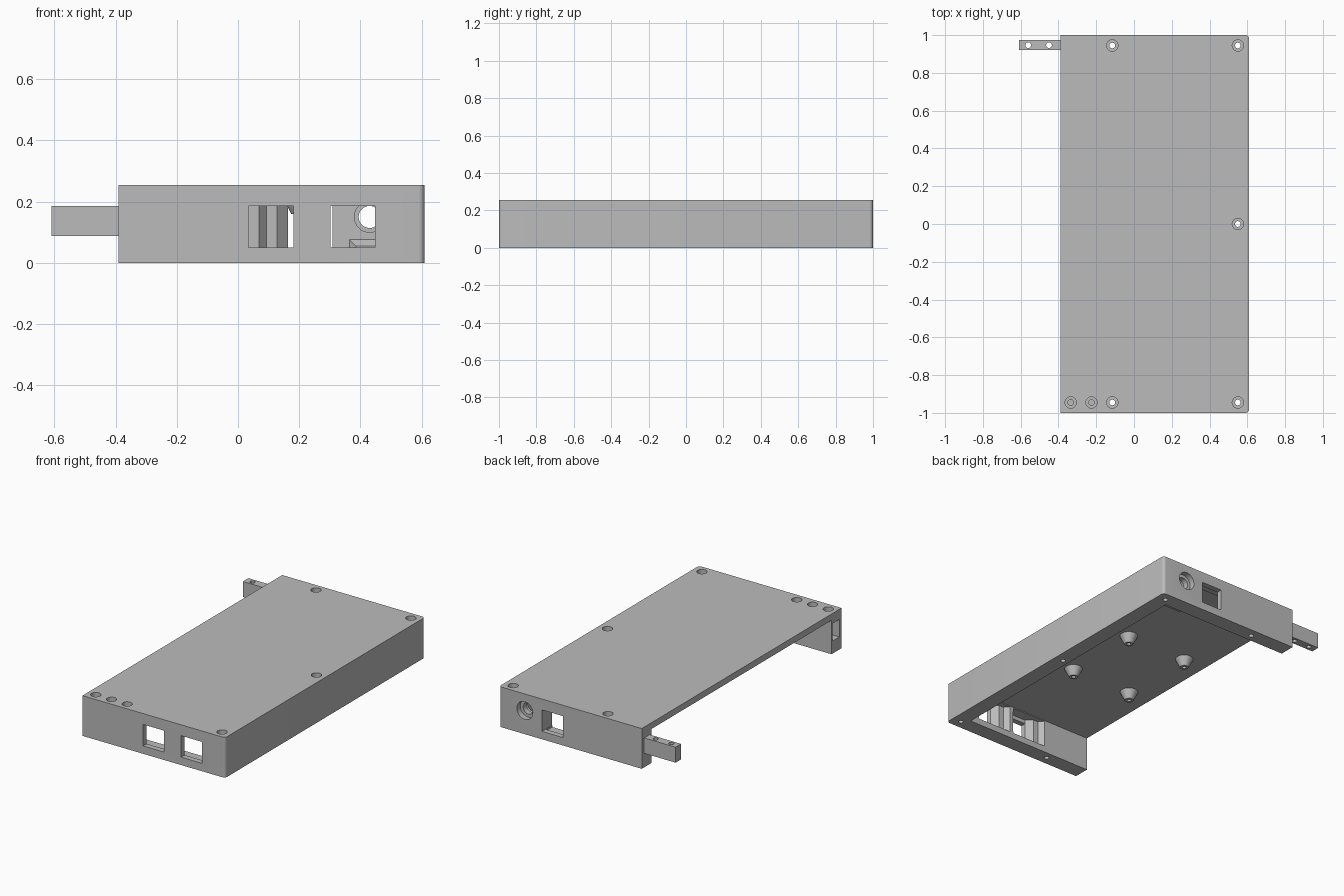
import bpy, bmesh, math
from mathutils import Matrix, Vector

cube = bpy.data.objects.get("Cube")
if cube:
    bpy.data.objects.remove(cube, do_unlink=True)

grey = bpy.data.materials.new("plain grey")
grey.use_nodes = True
COLOUR = (0.5, 0.5, 0.5, 1)
grey.diffuse_color = COLOUR
grey.node_tree.nodes["Principled BSDF"].inputs["Base Color"].default_value = COLOUR


def finish(bm, name):
    bmesh.ops.recalc_face_normals(bm, faces=bm.faces)
    mesh = bpy.data.meshes.new(name)
    bm.to_mesh(mesh)
    bm.free()
    mesh.materials.append(grey)
    ob = bpy.data.objects.new(name, mesh)
    bpy.context.collection.objects.link(ob)
    return ob


def prism(name, outline, z0, z1):
    """Extrude an outline in the xy plane from z0 to z1."""
    bm = bmesh.new()
    face = bm.faces.new([bm.verts.new((x, y, z0)) for x, y in outline])
    new = bmesh.ops.extrude_face_region(bm, geom=[face])["geom"]
    top = [v for v in new if isinstance(v, bmesh.types.BMVert)]
    bmesh.ops.translate(bm, verts=top, vec=(0, 0, z1 - z0))
    return finish(bm, name)


def box(name, x, y, z):
    return prism(name, [(x[0], y[0]), (x[1], y[0]), (x[1], y[1]), (x[0], y[1])], *z)


def rod(name, start, end, r1, r2=None):
    """Cylinder or cone between two points."""
    a, b = Vector(start), Vector(end)
    turn = (b - a).to_track_quat('Z', 'Y').to_matrix().to_4x4()
    bm = bmesh.new()
    bmesh.ops.create_cone(bm, cap_ends=True, segments=32, radius1=r1,
                          radius2=r1 if r2 is None else r2, depth=(b - a).length,
                          matrix=Matrix.Translation((a + b) / 2) @ turn)
    return finish(bm, name)


def combine(ob, other, operation='DIFFERENCE'):
    mod = ob.modifiers.new("cut", 'BOOLEAN')
    mod.operation, mod.solver, mod.object = operation, 'EXACT', other
    bpy.context.view_layer.objects.active = ob
    bpy.ops.object.modifier_apply(modifier=mod.name)
    bpy.data.objects.remove(other, do_unlink=True)


def smooth(ob):
    bpy.ops.object.select_all(action='DESELECT')
    ob.select_set(True)
    bpy.context.view_layer.objects.active = ob
    bpy.ops.object.shade_smooth_by_angle(angle=math.radians(30))


LEFT, RIGHT, HEIGHT, CEILING, WALL = -0.39, 0.61, 0.255, 0.215, 0.1

# Housing block with two rounded corners, open below and on one side
R = 0.02
outline = [(LEFT, 1), (LEFT, -1)]
for sy in (-1, 1):
    for i in range(7):
        t = math.radians((i * 15 - 90) if sy < 0 else i * 15)
        outline.append((RIGHT - R + R * math.cos(t), sy * (1 - R) + R * math.sin(t)))
housing = prism("housing", outline, 0, HEIGHT)
combine(housing, box("cavity", (LEFT - 0.1, RIGHT - WALL), (WALL - 1, 1 - WALL), (-0.1, CEILING)))

# Chamfered ledge inside the back wall
bm = bmesh.new()
rings = []
for y, x, z in ((0.91, 0.355, 0.085), (0.875, 0.385, 0.055)):
    rings.append([bm.verts.new((px, y, pz)) for px, pz in
                  ((x, 0.01), (0.53, 0.01), (0.53, z), (x, z))])
bm.faces.new(rings[0])
bm.faces.new(rings[1])
for i in range(4):
    j = (i + 1) % 4
    bm.faces.new((rings[0][i], rings[0][j], rings[1][j], rings[1][i]))
combine(housing, finish(bm, "ledge"), 'UNION')

# Socket windows with stepped recesses on the inner face of the walls
for side, x0 in ((-1, 0.035), (-1, 0.302), (1, 0.163)):
    x1 = x0 + 0.146
    combine(housing, box("window", (x0, x1), sorted((side * 0.85, side * 1.1)), (0.05, 0.186)))
    steps = [(x0 - 0.095, 0.85), (x0 - 0.095, 0.9), (x0 - 0.07, 0.93), (x0 - 0.035, 0.93),
             (x0, 0.965), (x1 - 0.002, 0.965), (x1 - 0.002, 0.85)]
    combine(housing, prism("recess", [(x, side * y) for x, y in steps], 0.04, 0.21))

# Round port through the back wall, counterbored from both sides
PX, PZ = 0.43, 0.15
for y0, y1, r in ((0.85, 1.1, 0.036), (0.965, 1.1, 0.056), (0.85, 0.93, 0.05)):
    combine(housing, rod("port", (PX, y0, PZ), (PX, y1, PZ), r))

# Slot that receives a joining tab
combine(housing, box("slot", (LEFT - 0.1, -0.165), (-0.978, -0.912), (0.08, 0.19)))

# Counterbored screw holes: right through, or down to the slot
THROUGH = [(-0.115, 0.945), (0.55, 0.945), (0.55, 0), (-0.115, -0.945), (0.55, -0.945)]
BLIND = [(-0.335, -0.945), (-0.225, -0.945)]
for x, y in THROUGH + BLIND:
    bottom = 0.12 if (x, y) in BLIND else -0.1
    combine(housing, rod("shaft", (x, y, bottom), (x, y, 0.3), 0.015))
    combine(housing, rod("counterbore", (x, y, 0.22), (x, y, 0.3), 0.03))
smooth(housing)

# Joining tab with two holes
tab = box("joining_tab", (-0.61, LEFT + 0.005), (0.92, 0.975), (0.088, 0.186))
for x in (-0.56, -0.45):
    combine(tab, rod("tab_hole", (x, 0.947, 0), (x, 0.947, 0.3), 0.015))
smooth(tab)

# Conical mounting bosses under the top plate
for x in (-0.23, 0.2):
    for y in (-0.32, 0.19):
        boss = rod("mounting_boss", (x, y, CEILING + 0.005), (x, y, 0.16), 0.056, 0.026)
        combine(boss, rod("boss_hole", (x, y, 0.1), (x, y, 0.2), 0.012))
        smooth(boss)
